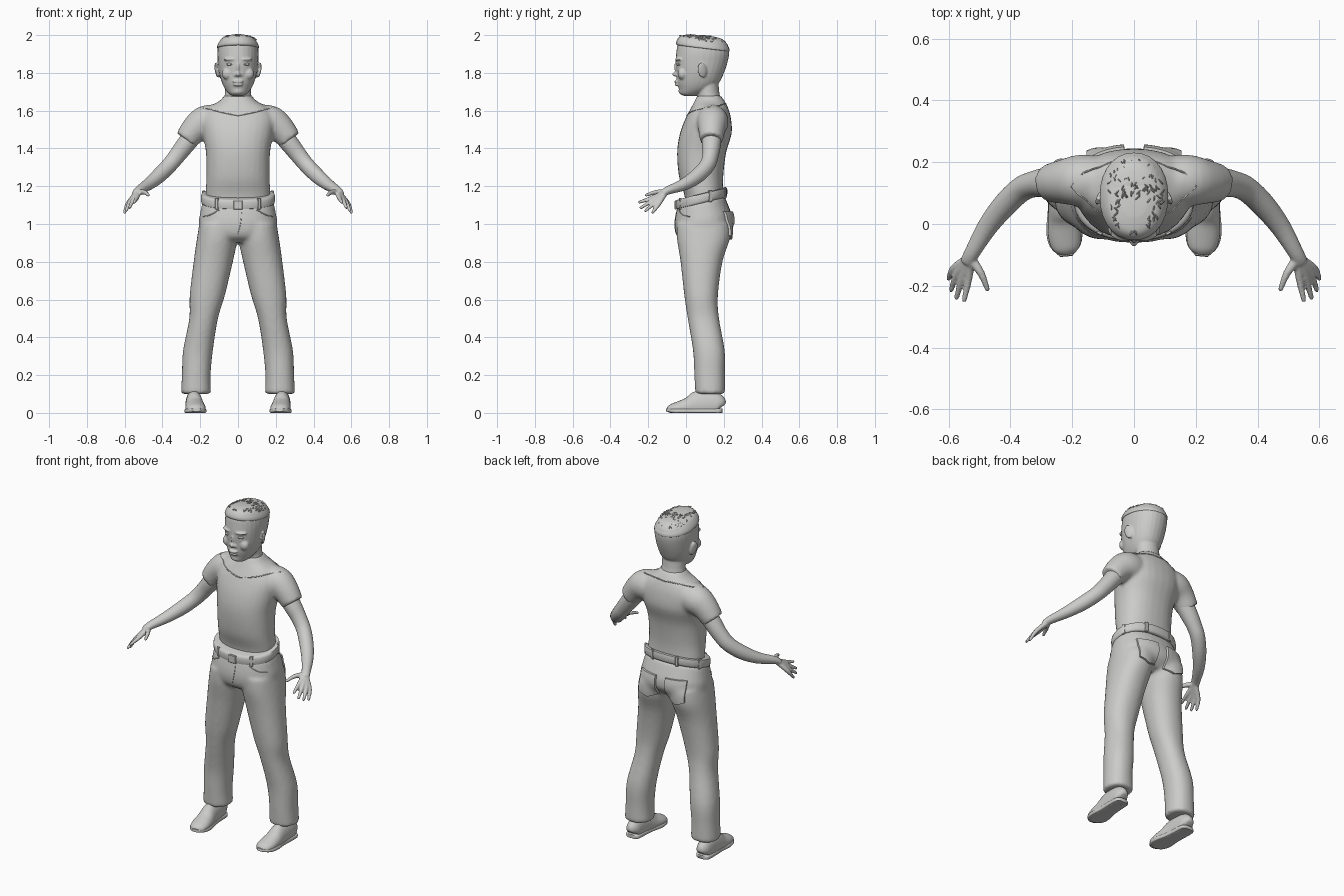
import bpy, bmesh, math, random
from mathutils import Vector, Matrix, Euler

if "Cube" in bpy.data.objects:
    bpy.data.objects.remove(bpy.data.objects["Cube"])

random.seed(4)
GREY = bpy.data.materials.new("plain grey")
GREY.diffuse_color = (0.6, 0.6, 0.59, 1)
GREY.use_nodes = True
GREY.node_tree.nodes["Principled BSDF"].inputs["Base Color"].default_value = GREY.diffuse_color


def smooth_rows(rows, steps=4):
    """Catmull-Rom interpolation of section rows."""
    out = []
    for i in range(len(rows) - 1):
        p = [rows[max(0, min(len(rows) - 1, i + k))] for k in (-1, 0, 1, 2)]
        for k in range(steps):
            t = k / steps
            out.append([b + 0.5 * t * (c - a + t * (2 * a - 5 * b + 4 * c - d + t * (3 * (b - c) + d - a)))
                        for a, b, c, d in zip(*p)])
    return out + [list(rows[-1])]


def loft(bm, rows, flat=False, tilt=0.0, n=28, power=2.0, s=1, ref=(0, 0, 1), steps=4):
    """Skin elliptical sections (x, y, z, a, b) along a path, capped at both ends."""
    rows = smooth_rows(rows, steps)
    pts = [Vector(r[:3]) for r in rows]
    rings = []
    for i, r in enumerate(rows):
        u, v = Vector((1, 0, 0)), Vector((0, 1, tilt))
        if not flat:
            t = (pts[min(i + 1, len(pts) - 1)] - pts[max(i - 1, 0)]).normalized()
            u = t.cross(Vector(ref)).normalized()
            v = u.cross(t)
        ring = []
        for k in range(n):
            a = 2 * math.pi * k / n
            c, d = math.cos(a), math.sin(a)
            c = math.copysign(abs(c) ** (2 / power), c)
            d = math.copysign(abs(d) ** (2 / power), d)
            co = pts[i] + u * c * r[3] + v * d * r[4]
            ring.append(bm.verts.new((co.x * s, co.y, max(co.z, 0))))
        rings.append(ring)
    for a, b in zip(rings, rings[1:]):
        for k in range(n):
            bm.faces.new((a[k], a[(k + 1) % n], b[(k + 1) % n], b[k]))
    bm.faces.new(rings[0])
    bm.faces.new(rings[-1])


def upright(rows):
    """(z, x, y, a, b) rows to loft order."""
    return [(x, y, z, a, b) for z, x, y, a, b in rows]


def blob(bm, loc, size, rot=(0, 0, 0), detail=3):
    m = Matrix.LocRotScale(Vector(loc), Euler(rot), Vector(size))
    bmesh.ops.create_icosphere(bm, subdivisions=detail, radius=1, matrix=m)


def finish(name, bm, voxel=0, relax=0, mirror=False, angle=50):
    bmesh.ops.recalc_face_normals(bm, faces=bm.faces)
    me = bpy.data.meshes.new(name)
    bm.to_mesh(me)
    bm.free()
    me.materials.append(GREY)
    for p in me.polygons:
        p.use_smooth = True
    me.set_sharp_from_angle(angle=math.radians(angle))
    ob = bpy.data.objects.new(name, me)
    bpy.context.collection.objects.link(ob)
    if mirror:
        ob.modifiers.new("mirror", 'MIRROR').use_mirror_merge = False
    if voxel:
        m = ob.modifiers.new("fuse", 'REMESH')
        m.mode, m.voxel_size, m.use_smooth_shade = 'VOXEL', voxel, True
    if relax:
        m = ob.modifiers.new("relax", 'SMOOTH')
        m.factor, m.iterations = 0.5, relax
    return ob


def project(ob, start, target):
    """Point on ob's surface hit from start towards target."""
    bpy.context.view_layer.update()
    ev = ob.evaluated_get(bpy.context.evaluated_depsgraph_get())
    a, b = Vector(start), Vector(target)
    hit, loc, _, _ = ev.ray_cast(a, (b - a).normalized())
    return loc if hit else b


# shirt: torso and short sleeves
bm = bmesh.new()
loft(bm, upright([(1.06, 0, .10, .165, .10), (1.15, 0, .095, .172, .103), (1.25, 0, .08, .167, .117),
                  (1.38, 0, .083, .17, .13), (1.48, 0, .105, .188, .137), (1.56, 0, .118, .195, .12),
                  (1.615, 0, .125, .16, .098), (1.65, 0, .125, .10, .08), (1.68, 0, .122, .072, .062)]),
     flat=True, power=2.3)
for s in (1, -1):
    loft(bm, [(.09, .13, 1.54, .085, .09), (.17, .14, 1.54, .085, .088), (.225, .137, 1.505, .073, .075),
              (.275, .133, 1.445, .061, .062)], s=s)
shirt = finish("shirt", bm, .01, 5)

# arms with hands
bm = bmesh.new()
loft(bm, [(.2, .14, 1.52, .055, .055), (.27, .135, 1.43, .051, .05), (.32, .13, 1.365, .043, .045),
          (.365, .112, 1.31, .041, .042), (.42, .06, 1.255, .039, .04), (.475, -.01, 1.21, .033, .032),
          (.525, -.095, 1.178, .025, .022), (.54, -.125, 1.16, .024, .018)])
fingers = [((.535, -.175, 1.14), (.55, -.248, 1.115)), ((.555, -.172, 1.128), (.575, -.24, 1.085)),
           ((.572, -.16, 1.117), (.592, -.215, 1.07)), ((.583, -.143, 1.108), (.6, -.178, 1.06)),
           ((.495, -.16, 1.168), (.474, -.213, 1.152))]
for base, tip in fingers:
    loft(bm, [(.53, -.11, 1.168, .017, .016), (*base, .0125, .0125), (*tip, .008, .008)], n=12)
    blob(bm, tip, (.008,) * 3, detail=1)
finish("arms", bm, .005, 3, mirror=True)

# trousers: pelvis and two legs
bm = bmesh.new()
loft(bm, upright([(.92, 0, .1, .15, .10), (.96, 0, .097, .2, .143), (1.01, 0, .092, .208, .152),
                  (1.06, 0, .085, .2, .143), (1.12, 0, .08, .188, .125)]), flat=True, tilt=.2, power=2.3)
for s in (1, -1):
    loft(bm, upright([(.10, .222, .128, .08, .079), (.2, .221, .125, .076, .081), (.33, .212, .121, .079, .084),
                      (.5, .182, .092, .076, .083), (.62, .163, .08, .093, .089), (.8, .131, .082, .104, .111),
                      (.92, .11, .092, .108, .14), (1.0, .1, .092, .105, .142)]), flat=True, power=2.2, s=s)
trousers = finish("trousers", bm, .011, 5)

# belt, loops and buckle
bm = bmesh.new()
loft(bm, upright([(1.11, 0, .082, .184, .125), (1.113, 0, .082, .193, .134), (1.135, 0, .082, .196, .137),
                  (1.158, 0, .082, .193, .134), (1.161, 0, .082, .18, .12)]),
     flat=True, tilt=.25, n=48, power=2.2, steps=2)
belt = finish("belt", bm)
bm = bmesh.new()
for deg in (20, 65, 115, 160, 235, 305, 270):
    a = math.radians(deg)
    y = .082 + .136 * math.sin(a)
    buckle = deg == 270
    m = Matrix.LocRotScale(Vector((.194 * math.cos(a), y, 1.135 + .25 * (y - .082))),
                           Euler((0, 0, math.atan2(math.sin(a) / .137, math.cos(a) / .196))),
                           Vector((.012, .05 if buckle else .02, .048 if buckle else .06)))
    bmesh.ops.create_cube(bm, size=1, matrix=m)
bmesh.ops.bevel(bm, geom=bm.edges[:], offset=.003, segments=1, affect='EDGES')
finish("belt_loops_and_buckle", bm, angle=30)

# back pockets following the seat
N = 8
for s, side in ((1, "right"), (-1, "left")):
    bm = bmesh.new()
    grid = []
    for j in range(N + 1):
        for i in range(N + 1):
            u, v = i / N, j / N
            x = s * (.03 + .12 * u)
            z = 1.065 - .125 * v - .022 * v * (1 - abs(2 * u - 1))
            grid.append(bm.verts.new(project(trousers, (x, .6, z), (x, 0, z)) + Vector((0, .002, 0))))
    for j in range(N):
        for i in range(N):
            k = j * (N + 1) + i
            bm.faces.new((grid[k], grid[k + 1], grid[k + N + 2], grid[k + N + 1]))
    ext = bmesh.ops.extrude_face_region(bm, geom=bm.faces[:])
    for v in ext["geom"]:
        if isinstance(v, bmesh.types.BMVert):
            v.co += Vector((s * .003, .012, 0))
    finish("back_pocket_" + side, bm)


# seams: collar, front pocket edges, fly
def seam(name, ob, pairs, ref=(0, 0, 1), r=.003):
    b = bmesh.new()
    loft(b, [(*project(ob, p, q), r, r) for p, q in pairs], n=6, ref=ref, steps=2)
    finish(name, b)


ring = []
for k in range(25):
    a = 2 * math.pi * k / 24
    x, y = .095 * math.cos(a), math.sin(a)
    z = 1.605 + .03 * y + .012 * abs(math.cos(a))
    ring.append(((x * 4, .12 + y * .4, z), (0, .12, z)))
seam("collar_seam", shirt, ring)
for s, side in ((1, "right"), (-1, "left")):
    pts = [(s * (.10 + .085 * t), 1.075 - .035 * math.sin(t * math.pi / 2)) for t in (0, .25, .5, .75, 1)]
    seam("front_pocket_seam_" + side, trousers, [((x, -.5, z), (x, .05, z)) for x, z in pts], ref=(0, 1, 0))
seam("fly_seam", trousers, [((.018 - .018 * t * t, -.5, 1.06 - .11 * t), (.018 - .018 * t * t, .05, 1.06 - .11 * t))
                            for t in (0, .33, .66, 1)], ref=(0, 1, 0), r=.002)

# shoes with soles
bm = bmesh.new()
loft(bm, [(.236, .187, .03, .022, .022), (.236, .175, .04, .038, .055), (.235, .13, .045, .043, .075),
          (.232, .06, .04, .046, .075), (.228, .01, .03, .051, .052), (.224, -.04, .025, .053, .036),
          (.22, -.08, .02, .043, .025), (.218, -.098, .018, .02, .012)])
finish("shoes", bm, mirror=True, angle=80)
bm = bmesh.new()
loft(bm, [(.236, .192, .01, .025, .012), (.236, .175, .01, .043, .014), (.235, .12, .01, .046, .014),
          (.231, .05, .01, .048, .014), (.226, -.02, .01, .058, .014), (.222, -.07, .012, .05, .012),
          (.219, -.104, .016, .02, .008)], power=4)
finish("soles", bm, mirror=True)

# head: neck, skull, nose, lips, brows, ears
bm = bmesh.new()
loft(bm, upright([(1.61, 0, .128, .09, .078), (1.65, 0, .124, .077, .066), (1.70, 0, .117, .069, .059),
                  (1.80, 0, .11, .07, .06)]), flat=True)
skull = upright([(1.678, 0, .02, .03, .03), (1.69, 0, .028, .048, .06), (1.715, 0, .05, .069, .088),
                 (1.75, 0, .065, .086, .112), (1.80, 0, .075, .1, .126), (1.86, 0, .083, .107, .138),
                 (1.91, 0, .089, .109, .14), (1.95, 0, .088, .102, .132), (1.98, 0, .083, .08, .107),
                 (1.993, 0, .082, .045, .06)])
loft(bm, skull, flat=True, power=2.15)
blob(bm, (0, -.052, 1.793), (.014, .021, .013))
blob(bm, (0, -.046, 1.822), (.009, .016, .034), (.2, 0, 0))
blob(bm, (0, -.05, 1.754), (.03, .013, .008))
blob(bm, (0, -.047, 1.738), (.026, .014, .008))
blob(bm, (0, -.018, 1.703), (.028, .022, .02))
for s in (1, -1):
    blob(bm, (s * .014, -.046, 1.789), (.01, .012, .009))
    blob(bm, (s * .046, -.04, 1.872), (.034, .014, .008), (0, 0, s * .35))
    blob(bm, (s * .055, -.018, 1.795), (.03, .026, .032))
    blob(bm, (s * .112, .085, 1.815), (.008, .025, .042), (.2, s * .12, s * .35))
head = finish("head", bm, .005, 3)

# eyes
bm = bmesh.new()
for s in (1, -1):
    blob(bm, (s * .045, -.038, 1.845), (.018, .012, .007), (0, 0, s * .35))
finish("eyes", bm)

# short hair cap with raised hairline, and scattered tufts
bm = bmesh.new()
loft(bm, upright([(1.928, 0, .093, .103, .13), (1.934, 0, .09, .111, .141), (1.955, 0, .088, .105, .137),
                  (1.983, 0, .085, .083, .112), (1.998, 0, .083, .042, .058)]),
     flat=True, tilt=-.12, power=2.15)
hair = finish("hair_cap", bm)
bm = bmesh.new()
for _ in range(130):
    a, r = random.uniform(0, 2 * math.pi), math.sqrt(random.random())
    x, y = .095 * r * math.cos(a), .09 + .12 * r * math.sin(a)
    p = project(hair, (x, y, 2.3), (x, y, 1.95))
    if p.z < 1.998:
        blob(bm, p, (.003, .011, .004), (random.uniform(-.3, .3), 0, random.uniform(-1, 1)), 1)
finish("hair_tufts", bm)
